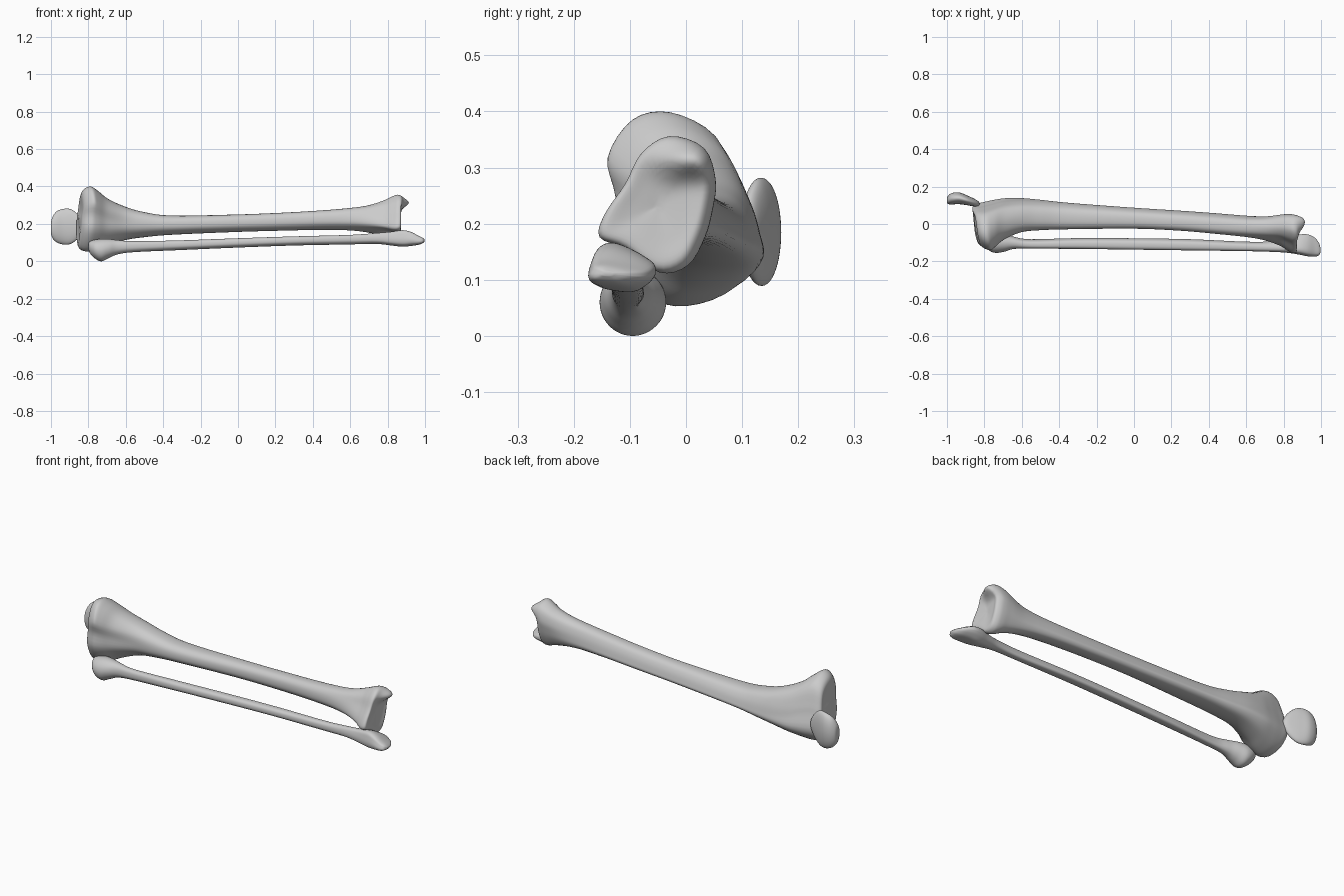
import bpy, bmesh, math
from mathutils import Vector

# Cross-section outlines (y, z), counter-clockwise, starting near +y
HEAD = [(.108, .226), (.095, .275), (.06, .36), (-.02, .40), (-.09, .387), (-.136, .32),
        (-.122, .25), (-.122, .17), (-.065, .085), (-.01, .055), (.075, .075), (.128, .14)]
SHAFT = [(.97, -.3), (.8, .3), (.5, .8), (.05, 1), (-.55, .95), (-.9, .62),
         (-1, .08), (-.9, -.42), (-.5, -.82), (.1, -1), (.72, -.97), (1, -.68)]
ANKLE = [(.045, .23), (.05, .28), (.03, .335), (-.03, .355), (-.08, .325), (-.11, .27),
         (-.148, .215), (-.157, .175), (-.11, .155), (-.05, .113), (0, .125), (.03, .175)]
LOBE = [(-.055, .115), (-.06, .132), (-.095, .152), (-.135, .165), (-.16, .16), (-.17, .14),
        (-.175, .112), (-.165, .09), (-.13, .081), (-.095, .08), (-.07, .092), (-.058, .105)]
ROUND = [(math.cos(i * math.pi / 6), math.sin(i * math.pi / 6)) for i in range(12)]


def normalise(outline):
    ys, zs = zip(*outline)
    fit = lambda v, a: (v - min(a)) / (max(a) - min(a))
    return [Vector((fit(y, ys), fit(z, zs))) for y, z in outline]


def spline(a, b, c, d, t):
    return .5 * (2 * b + (c - a) * t + (2 * a - 5 * b + 4 * c - d) * t * t
                 + (3 * b - a - 3 * c + d) * t ** 3)


def smoothstep(a, b, v):
    t = max(0, min(1, (v - a) / (b - a)))
    return t * t * (3 - 2 * t)


def loft(name, outlines, stations, warp=None, around=4, along=5):
    """Smooth skin through stations (x, y0, y1, z0, z1, outline blend)."""
    shapes = [normalise(o) for o in outlines]
    rings = []
    for x, y0, y1, z0, z1, s in stations:
        i = min(int(s), len(shapes) - 1)
        j = min(i + 1, len(shapes) - 1)
        ring = []
        for p, q in zip(shapes[i], shapes[j]):
            u = p.lerp(q, s - i)
            ring.append(Vector((x, y0 + (y1 - y0) * u.x, z0 + (z1 - z0) * u.y)))
        n = len(ring)
        rings.append([spline(ring[k - 1], ring[k], ring[(k + 1) % n], ring[(k + 2) % n], t / around)
                      for k in range(n) for t in range(around)])
    last = len(rings) - 1
    dense = []
    for k in range(last):
        quad = [rings[max(k - 1, 0)], rings[k], rings[k + 1], rings[min(k + 2, last)]]
        for t in range(along):
            dense.append([spline(*pts, t / along) for pts in zip(*quad)])
    dense.append(rings[-1])

    bm = bmesh.new()
    vs = [[bm.verts.new(warp(p) if warp else p) for p in r] for r in dense]
    n = len(vs[0])
    for a, b in zip(vs, vs[1:]):
        for k in range(n):
            bm.faces.new((a[k], a[(k + 1) % n], b[(k + 1) % n], b[k]))
    bm.faces.new(vs[0])
    bm.faces.new(vs[-1])
    bmesh.ops.recalc_face_normals(bm, faces=bm.faces)
    for f in bm.faces:
        f.smooth = True
    mesh = bpy.data.meshes.new(name)
    bm.to_mesh(mesh)
    bm.free()
    ob = bpy.data.objects.new(name, mesh)
    bpy.context.collection.objects.link(ob)
    return ob


# Shin bone: sloping knee plateau, inner ankle spur
def shin_warp(p):
    p = p.copy()
    knee = 1 - smoothstep(-.86, -.70, p.x)
    ankle = smoothstep(.80, .865, p.x)
    x = p.x + knee * (.002 - .1 * p.y + 2.2 * max(0, -.03 - p.y) ** 2 + .08 * max(p.z - .22, -.03))
    # small ridge between the two joint dishes
    x -= .018 * (1 - smoothstep(-.87, -.82, p.x)) * math.exp(-((p.y / .05) ** 2 + ((p.z - .23) / .03) ** 2))
    # rounded spur
    x += ankle * .045 * math.exp(-((p.z - .312) / .028) ** 2 - ((p.y - .005) / .055) ** 2)
    p.x = x
    return p


loft("shin_bone", [HEAD, SHAFT, ANKLE], [
    (-.846, -.012, .012, .215, .24, 0),
    (-.850, -.07, .06, .14, .31, 0),
    (-.855, -.11, .088, .085, .36, 0),
    (-.838, -.132, .106, .06, .388, 0),
    (-.80, -.139, .116, .053, .398, 0),
    (-.75, -.122, .128, .065, .373, .1),
    (-.69, -.083, .137, .088, .33, .4),
    (-.60, -.045, .137, .115, .29, .8),
    (-.50, -.033, .128, .13, .262, 1),
    (-.35, -.028, .112, .143, .244, 1),
    (0, -.025, .086, .158, .25, 1),
    (.25, -.036, .07, .165, .26, 1),
    (.45, -.054, .056, .169, .272, 1.05),
    (.60, -.07, .045, .166, .285, 1.2),
    (.70, -.088, .043, .154, .300, 1.5),
    (.78, -.115, .05, .135, .326, 1.9),
    (.825, -.142, .053, .117, .348, 2),
    (.852, -.154, .049, .114, .356, 2),
    (.870, -.144, .034, .128, .346, 2),
    (.866, -.10, .01, .17, .31, 2),
    (.860, -.055, -.04, .225, .24, 2)], shin_warp)

# Thin outer bone beside the shin
loft("outer_bone", [ROUND, SHAFT, LOBE], [
    (-.80, -.09, -.075, .07, .09, 0),
    (-.793, -.12, -.055, .045, .105, 0),
    (-.765, -.148, -.039, .015, .115, 0),
    (-.73, -.154, -.036, 0, .12, 0),
    (-.69, -.147, -.05, .018, .119, 0),
    (-.64, -.133, -.068, .038, .113, .4),
    (-.55, -.132, -.082, .05, .107, 1),
    (-.30, -.133, -.076, .061, .112, 1),
    (0, -.137, -.077, .074, .123, 1),
    (.30, -.141, -.082, .085, .133, 1),
    (.60, -.145, -.095, .091, .141, 1),
    (.74, -.149, -.092, .093, .151, 1.4),
    (.82, -.154, -.075, .085, .158, 1.8),
    (.88, -.163, -.058, .079, .166, 2),
    (.925, -.172, -.055, .083, .157, 2),
    (.965, -.174, -.072, .089, .136, 2),
    (.988, -.168, -.10, .097, .125, 2),
    (.998, -.15, -.13, .107, .116, 2)])

# Kneecap: thin rounded slab
loft("kneecap", [ROUND], [
    (-1.0, .118, .132, .165, .195, 0),
    (-.995, .107, .150, .13, .23, 0),
    (-.972, .105, .166, .103, .265, 0),
    (-.935, .106, .169, .09, .28, 0),
    (-.895, .101, .154, .093, .279, 0),
    (-.86, .095, .138, .117, .255, 0),
    (-.835, .094, .124, .15, .222, 0),
    (-.826, .101, .113, .175, .195, 0)])
